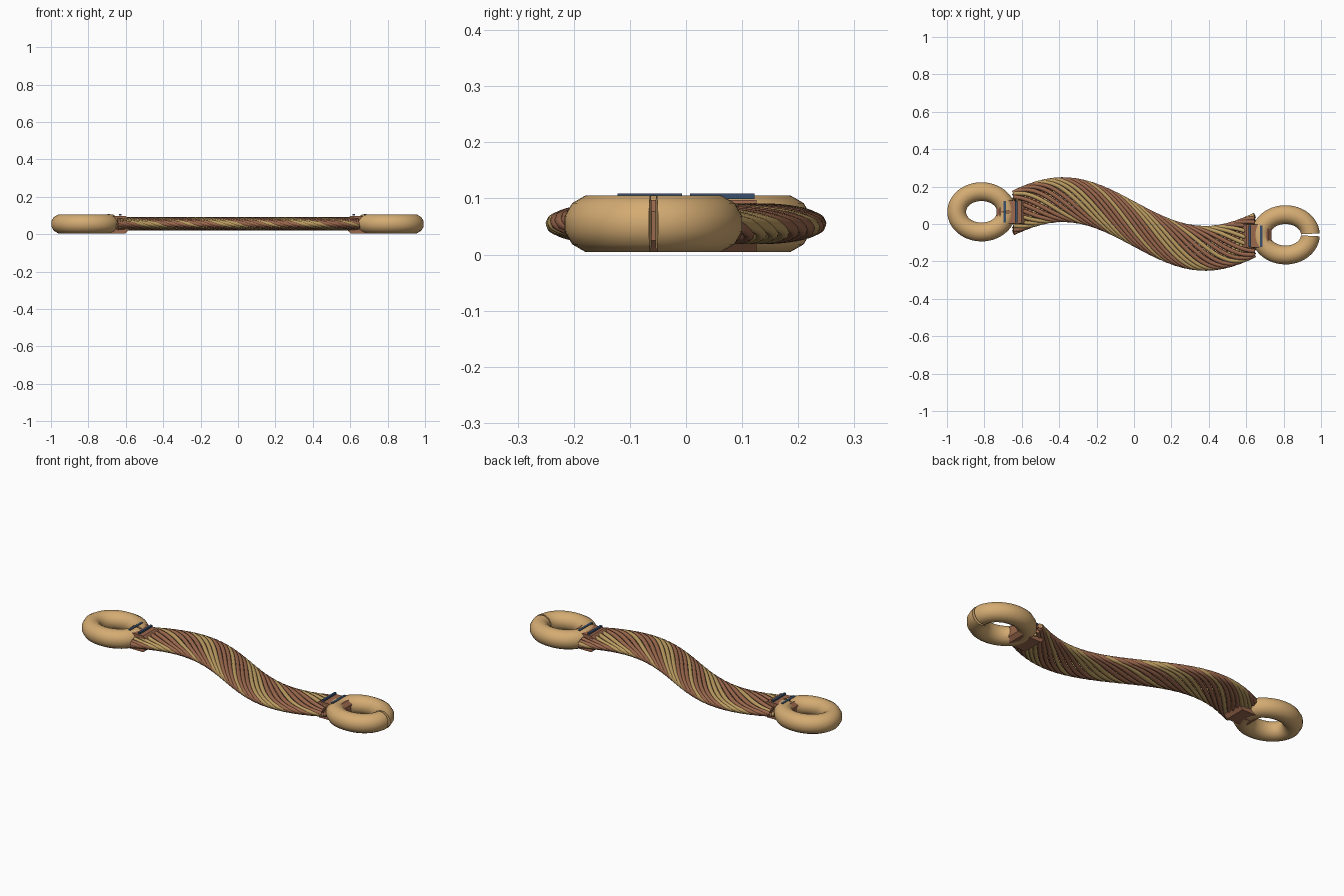
import bpy, bmesh
from math import sin, cos, pi, tau
from mathutils import Vector

cube = bpy.data.objects.get("Cube")
if cube:
    bpy.data.objects.remove(cube)


def material(name, rgb):
    m = bpy.data.materials.new(name)
    m.use_nodes = True
    m.diffuse_color = (*rgb, 1)
    m.node_tree.nodes["Principled BSDF"].inputs["Base Color"].default_value = (*rgb, 1)
    return m


TAN = material("tan ring", (0.66, 0.41, 0.17))
BROWN = material("brown leather", (0.33, 0.14, 0.075))
STRAW = material("straw strand", (0.50, 0.33, 0.12))
BLUE = material("slate blue stitch", (0.04, 0.08, 0.15))

MID_Z = 0.055


def finish(name, bm, mat, smooth=True):
    bmesh.ops.recalc_face_normals(bm, faces=bm.faces)
    mesh = bpy.data.meshes.new(name)
    bm.to_mesh(mesh)
    bm.free()
    mesh.materials.append(mat)
    ob = bpy.data.objects.new(name, mesh)
    bpy.context.collection.objects.link(ob)
    if smooth:
        bpy.ops.object.select_all(action='DESELECT')
        ob.select_set(True)
        bpy.context.view_layer.objects.active = ob
        bpy.ops.object.shade_smooth_by_angle(angle=0.9)
    return ob


def loft(bm, loops):
    """Skin a list of point loops and cap both ends."""
    rings = [[bm.verts.new(p) for p in loop] for loop in loops]
    n = len(rings[0])
    for a, b in zip(rings, rings[1:]):
        for i in range(n):
            j = (i + 1) % n
            bm.faces.new((a[i], a[j], b[j], b[i]))
    bm.faces.new(rings[0])
    bm.faces.new(rings[-1])


# Open end rings: an oval sweep that leaves a thin split at its seam
def end_ring(name, cx, cy):
    bm = bmesh.new()
    loops, steps, sides, gap = [], 48, 12, 0.05
    for s in range(steps + 1):
        a = gap + (tau - 2 * gap) * s / steps
        loop = []
        for k in range(sides):
            t = tau * (k + 0.5) / sides
            out = 0.052 * cos(t)
            loop.append((cx + (0.133 + out) * cos(a),
                         cy + (0.108 + out) * sin(a),
                         MID_Z + 0.052 * sin(t)))
        loops.append(loop)
    loft(bm, loops)
    finish(name, bm, TAN)


end_ring("right_ring", -0.815, 0.065)
end_ring("left_ring", 0.81, -0.058)


# Twisted strands following an S-shaped centre line
STRANDS, PITCH, HALF = 20, 0.87, 0.645


def strand_point(x, phase):
    t = tau * x / PITCH + phase
    centre = -0.13 * sin(pi * x / 0.76)
    return Vector((x, centre + 0.109 * cos(t), MID_Z + 0.025 * sin(t)))


def strand(index):
    phase = tau * index / STRANDS
    bm = bmesh.new()
    loops, steps, sides, radius = [], 64, 8, 0.0115
    for s in range(steps + 1):
        x = -HALF + 2 * HALF * s / steps
        p = strand_point(x, phase)
        along = (strand_point(x + 0.001, phase) - strand_point(x - 0.001, phase)).normalized()
        side = along.cross(Vector((0, 0, 1))).normalized()
        up = side.cross(along)
        loops.append([p + radius * (cos(tau * k / sides) * side + sin(tau * k / sides) * up)
                      for k in range(sides)])
    loft(bm, loops)
    light = index % 10 in (0, 1, 2, 6)
    finish(f"strand_{index + 1}", bm, STRAW if light else BROWN)


for i in range(STRANDS):
    strand(i)


# Chamfered leather clasps joining the rings to the strands, with stitches
def box(name, centre, size, mat, bevel=0.0):
    bm = bmesh.new()
    bmesh.ops.create_cube(bm, size=1)
    for v in bm.verts:
        v.co = Vector(centre) + Vector(c * d for c, d in zip(v.co, size))
    if bevel:
        edges = [e for e in bm.edges
                 if abs((e.verts[0].co - e.verts[1].co).normalized().y) > 0.9]
        bmesh.ops.bevel(bm, geom=edges, offset=bevel, segments=1, affect='EDGES')
    finish(name, bm, mat, smooth=False)


for label, sign in (("right", -1), ("left", 1)):
    y = -sign * 0.065
    box(f"{label}_clasp", (sign * 0.658, y, 0.051), (0.155, 0.122, 0.092), BROWN, 0.02)
    for part, x in (("inner", 0.62), ("outer", 0.68)):
        box(f"{label}_{part}_stitch", (sign * (x + 0.01 * (sign < 0)), y, 0.104),
            (0.013, 0.115, 0.009), BLUE)
